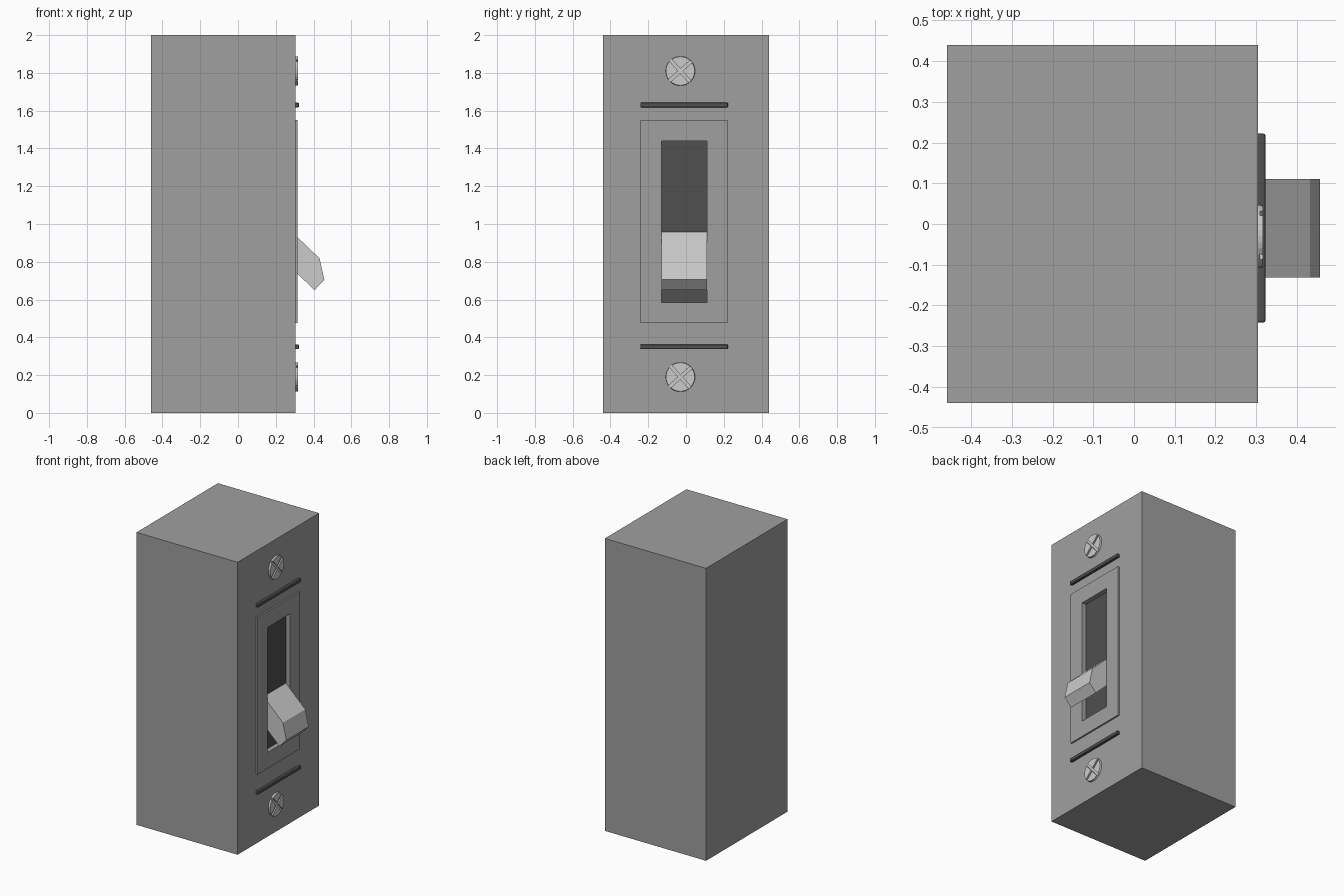
import bpy, bmesh, math
from mathutils import Matrix

if "Cube" in bpy.data.objects:
    bpy.data.objects.remove(bpy.data.objects["Cube"])

FACE = 0.305           # front plane of the box (faces +x)
YC = -0.01             # centre line of the plate and switch


def material(name, v):
    m = bpy.data.materials.new(name)
    m.diffuse_color = (v, v, v, 1)
    m.use_nodes = True
    m.node_tree.nodes["Principled BSDF"].inputs["Base Color"].default_value = m.diffuse_color
    return m


BODY, LIGHT, DARK = material("body_grey", 0.35), material("light_grey", 0.8), material("dark_grey", 0.08)


def make(name, bm, mat):
    me = bpy.data.meshes.new(name)
    bmesh.ops.recalc_face_normals(bm, faces=bm.faces)
    bm.to_mesh(me)
    bm.free()
    ob = bpy.data.objects.new(name, me)
    bpy.context.collection.objects.link(ob)
    me.materials.append(mat)
    return ob


def box(name, x, y, z, mat, bevel=0):
    bm = bmesh.new()
    bmesh.ops.create_cube(bm, size=1)
    for v in bm.verts:
        v.co = [r[0] + (c + 0.5) * (r[1] - r[0]) for c, r in zip(v.co, (x, y, z))]
    if bevel:
        bmesh.ops.bevel(bm, geom=bm.edges[:], offset=bevel, segments=2, profile=0.5, affect='EDGES')
    return make(name, bm, mat)


def cut(ob, *cutters):
    for c in cutters:
        c.hide_render = True
        c.hide_viewport = True
        c.display_type = 'WIRE'
        m = ob.modifiers.new("cut", 'BOOLEAN')
        m.object, m.operation, m.solver = c, 'DIFFERENCE', 'EXACT'


# Box and raised plate, with the switch slot cut through both
body = box("box_body", (-0.46, FACE), (-0.44, 0.44), (0, 2), BODY)
plate = box("switch_plate", (FACE - 0.002, 0.316), (-0.24, 0.22), (0.475, 1.55), BODY)
slot = box("slot_cutter", (0.275, 0.4), (-0.13, 0.11), (0.585, 1.44), BODY)
cut(body, slot)
cut(plate, slot)

# Dark floor of the slot
box("slot_floor", (0.27, 0.285), (-0.13, 0.11), (0.585, 1.44), DARK)

# Toggle lever: side profile extruded across the slot
profile = [(0.28, 0.963), (0.315, 0.93), (0.432, 0.818), (0.457, 0.705), (0.405, 0.65), (0.28, 0.77)]
bm = bmesh.new()
face = bm.faces.new([bm.verts.new((x, YC - 0.121, z)) for x, z in profile])
ext = bmesh.ops.extrude_face_region(bm, geom=[face])
bmesh.ops.translate(bm, vec=(0, 0.242, 0), verts=[g for g in ext["geom"] if isinstance(g, bmesh.types.BMVert)])
make("toggle_lever", bm, LIGHT)

# Trim bars and cross-slotted screws, above and below
for label, bar_z, screw_z in (("upper", 1.63, 1.81), ("lower", 0.35, 0.19)):
    box(label + "_trim_bar", (FACE - 0.005, 0.323), (-0.242, 0.222),
        (bar_z - 0.012, bar_z + 0.012), DARK, 0.005)

    bm = bmesh.new()
    place = Matrix.Translation((0.308, -0.03, screw_z)) @ Matrix.Rotation(math.pi / 2, 4, 'Y')
    bmesh.ops.create_cone(bm, cap_ends=True, segments=32, radius1=0.079, radius2=0.076,
                          depth=0.018, matrix=place)
    screw = make(label + "_screw", bm, LIGHT)
    grooves = []
    for i, angle in enumerate((-48, 42)):
        g = box(f"{label}_groove_cutter_{i}", (-0.006, 0.02), (-0.1, 0.1), (-0.008, 0.008), LIGHT)
        g.data.transform(Matrix.Translation((0.315, -0.03, screw_z))
                         @ Matrix.Rotation(math.radians(angle), 4, 'X'))
        grooves.append(g)
    cut(screw, *grooves)
